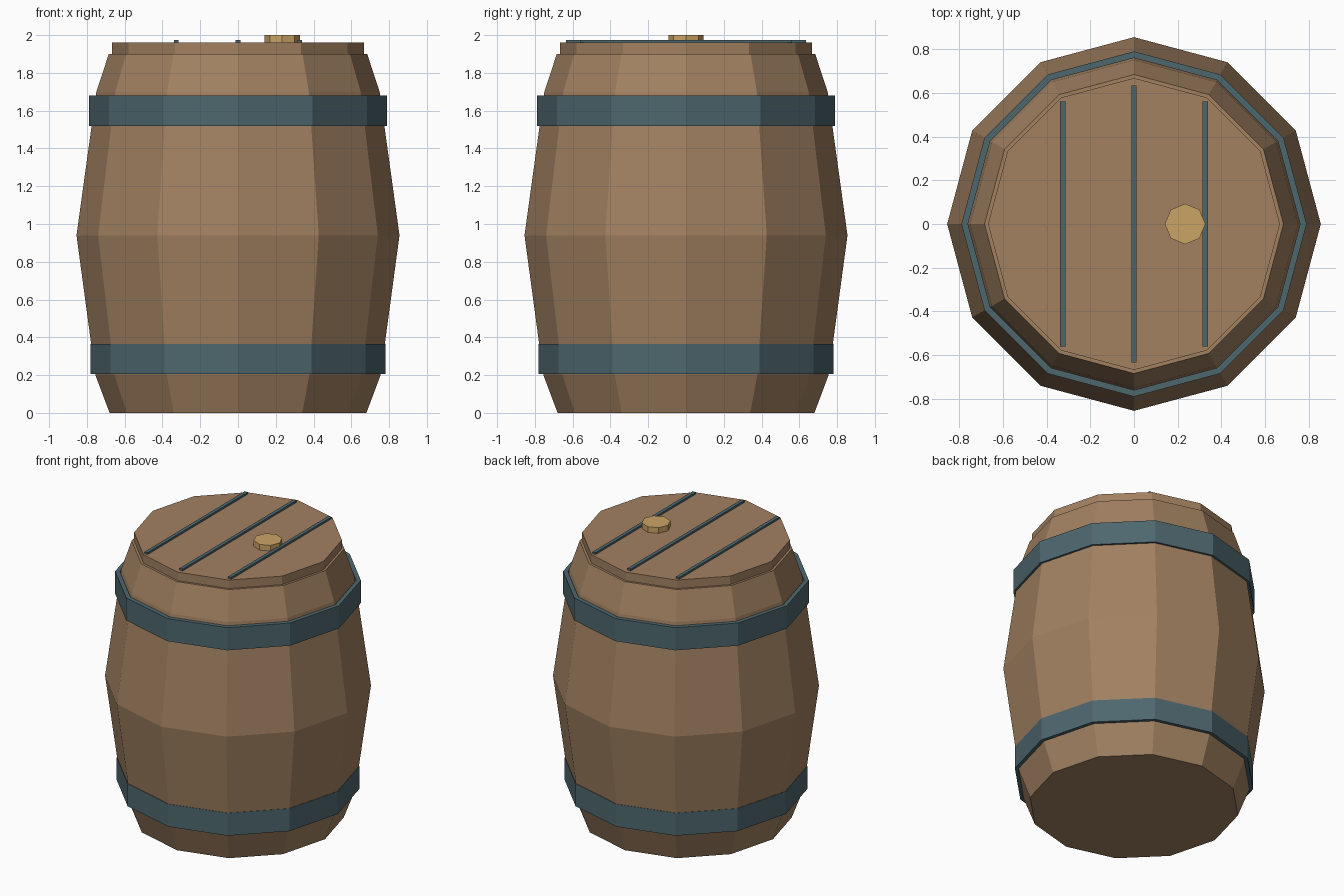
import bpy, bmesh
from math import cos, sin, pi

if "Cube" in bpy.data.objects:
    bpy.data.objects.remove(bpy.data.objects["Cube"])


def material(name, rgb):
    m = bpy.data.materials.new(name)
    m.diffuse_color = (*rgb, 1)
    m.use_nodes = True
    m.node_tree.nodes["Principled BSDF"].inputs["Base Color"].default_value = m.diffuse_color
    return m


WOOD = material("wood", (0.36, 0.22, 0.12))
IRON = material("iron", (0.075, 0.135, 0.155))
CORK = material("cork", (0.60, 0.37, 0.13))


def finish(name, bm, mat):
    bmesh.ops.recalc_face_normals(bm, faces=bm.faces)
    me = bpy.data.meshes.new(name)
    bm.to_mesh(me)
    bm.free()
    me.materials.append(mat)
    ob = bpy.data.objects.new(name, me)
    bpy.context.collection.objects.link(ob)
    return ob


def lathe(name, profile, sides, mat, centre=(0, 0), ring=False):
    """Turn (radius, z) points round z; ring closes the profile, otherwise ends are capped."""
    bm = bmesh.new()
    loops = [[bm.verts.new((centre[0] + r * cos(2 * pi * i / sides),
                            centre[1] + r * sin(2 * pi * i / sides), z))
              for i in range(sides)] for r, z in profile]
    pairs = list(zip(loops, loops[1:]))
    if ring:
        pairs.append((loops[-1], loops[0]))
    else:
        bm.faces.new(loops[0])
        bm.faces.new(loops[-1])
    for a, b in pairs:
        for i in range(sides):
            j = (i + 1) % sides
            bm.faces.new((a[i], a[j], b[j], b[i]))
    return finish(name, bm, mat)


def box(name, size, loc, mat):
    bm = bmesh.new()
    bmesh.ops.create_cube(bm, size=1)
    bmesh.ops.scale(bm, vec=size, verts=bm.verts)
    bmesh.ops.translate(bm, vec=loc, verts=bm.verts)
    return finish(name, bm, mat)


# Bulging barrel body
lathe("barrel_body", [(0.68, 0), (0.755, 0.20), (0.855, 0.94), (0.75, 1.70), (0.684, 1.90)], 12, WOOD)

# Lid
lathe("lid", [(0.668, 1.895), (0.668, 1.96)], 12, WOOD)

# Iron hoops
for name, r, z in (("lower_hoop", 0.78, 0.205), ("upper_hoop", 0.79, 1.52)):
    lathe(name, [(r, z), (r, z + 0.16), (r - 0.03, z + 0.16), (r - 0.03, z)], 12, IRON, ring=True)

# Seams between the lid boards
for name, x, half in (("left_seam", -0.327, 0.56), ("middle_seam", 0, 0.635), ("right_seam", 0.327, 0.56)):
    box(name, (0.025, 2 * half, 0.022), (x, 0, 1.962), IRON)

# Bung
lathe("bung", [(0.093, 1.95), (0.093, 2.0)], 8, CORK, centre=(0.234, 0))
